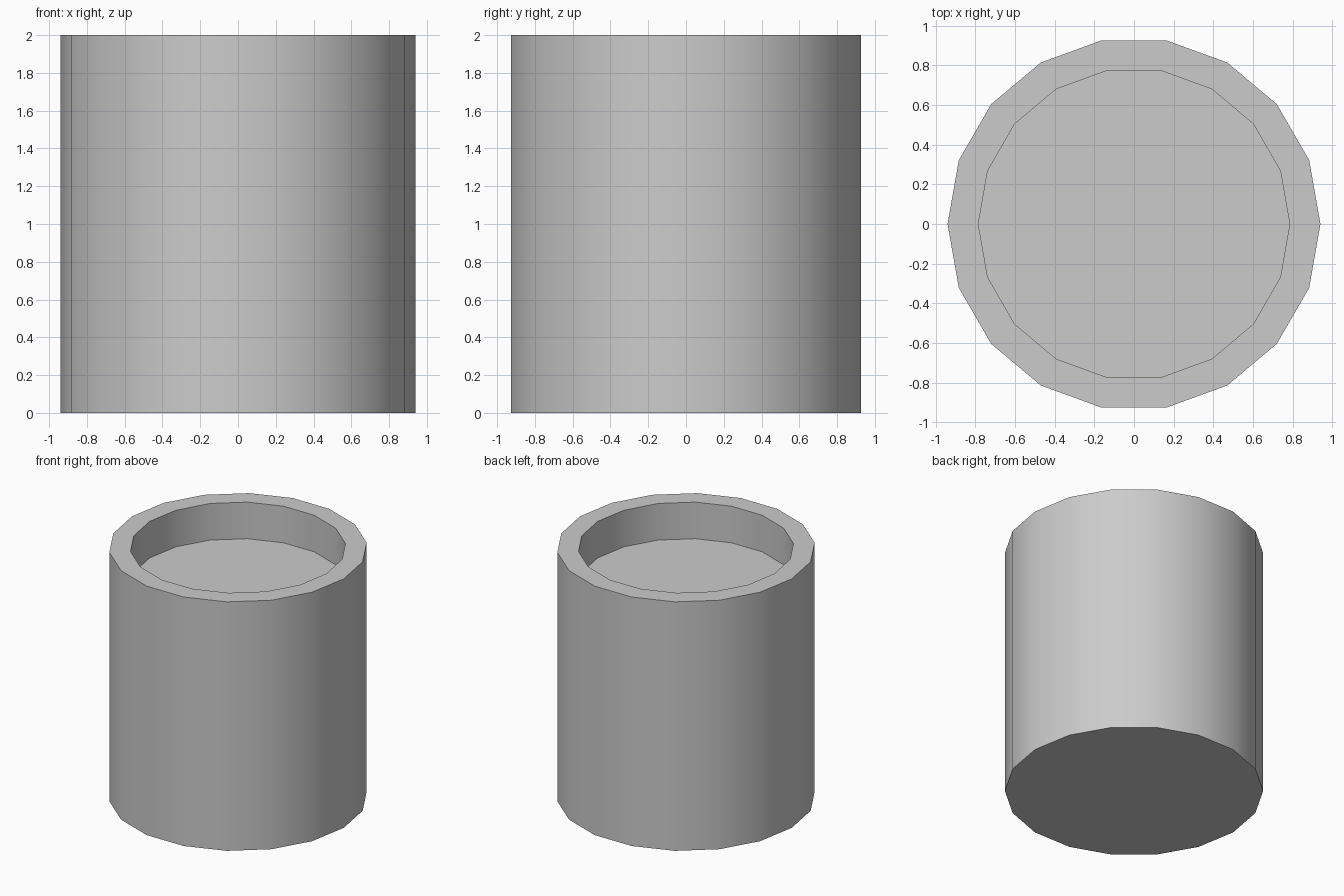
import bpy, bmesh, math

if "Cube" in bpy.data.objects:
    bpy.data.objects.remove(bpy.data.objects["Cube"])

SIDES = 18
OUTER, INNER = 0.94, 0.785
HEIGHT, FLOOR = 2.0, 1.706

bm = bmesh.new()


def ring(radius, z):
    return [bm.verts.new((radius * math.cos(2 * math.pi * i / SIDES),
                          radius * math.sin(2 * math.pi * i / SIDES), z))
            for i in range(SIDES)]


# Profile from the base, up the outer wall, over the rim, down to the recessed floor
profile = [(OUTER, 0), (OUTER, HEIGHT), (INNER, HEIGHT), (INNER, FLOOR)]
rings = [ring(r, z) for r, z in profile]
for a, b in zip(rings, rings[1:]):
    for i in range(SIDES):
        j = (i + 1) % SIDES
        bm.faces.new((a[i], a[j], b[j], b[i]))

# Base and recessed floor caps
bm.faces.new(rings[0][::-1])
bm.faces.new(rings[-1])
bmesh.ops.recalc_face_normals(bm, faces=bm.faces[:])

mesh = bpy.data.meshes.new("cup_body")
bm.to_mesh(mesh)
bm.free()
body = bpy.data.objects.new("cup_body", mesh)
bpy.context.collection.objects.link(body)

# Smooth round walls with crisp rims
bpy.context.view_layer.objects.active = body
body.select_set(True)
bpy.ops.object.shade_smooth_by_angle(angle=math.radians(30))
